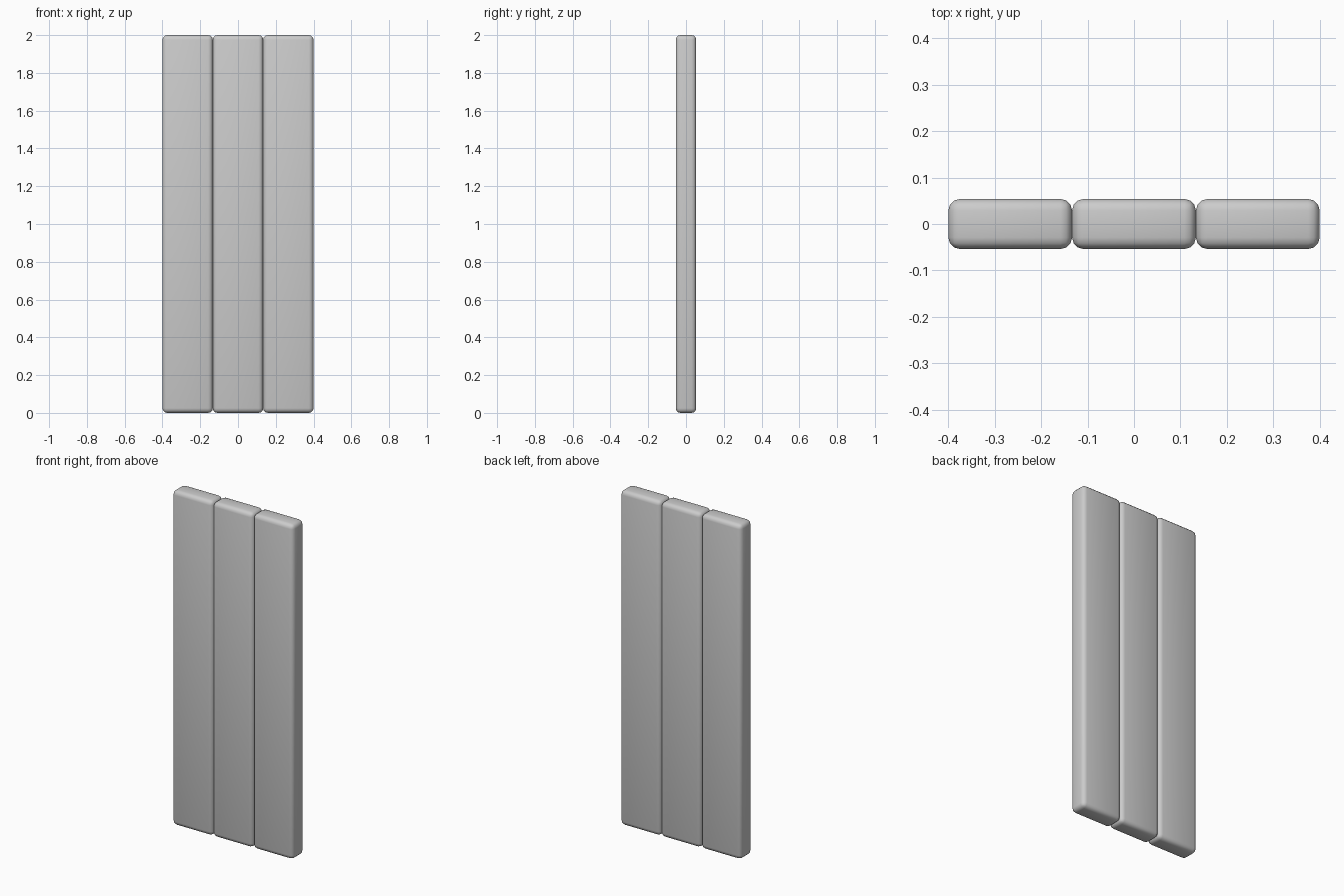
import bpy

if "Cube" in bpy.data.objects:
    bpy.data.objects.remove(bpy.data.objects["Cube"])

WIDTH, DEPTH, HEIGHT = 0.8 / 3, 0.108, 2.0


def plank(name, x):
    # Upright board with softly rounded edges
    bpy.ops.mesh.primitive_cube_add(size=1, location=(x, 0, HEIGHT / 2))
    ob = bpy.context.object
    ob.name = name
    ob.scale = (WIDTH, DEPTH, HEIGHT)
    bpy.ops.object.transform_apply(location=False, rotation=False, scale=True)
    bevel = ob.modifiers.new("rounded_edges", "BEVEL")
    bevel.width = 0.025
    bevel.segments = 3
    bpy.ops.object.modifier_apply(modifier=bevel.name)
    bpy.ops.object.shade_smooth_by_angle()
    return ob


# Three boards side by side
for i, side in enumerate(("left", "middle", "right")):
    plank(side + "_plank", (i - 1) * WIDTH)
